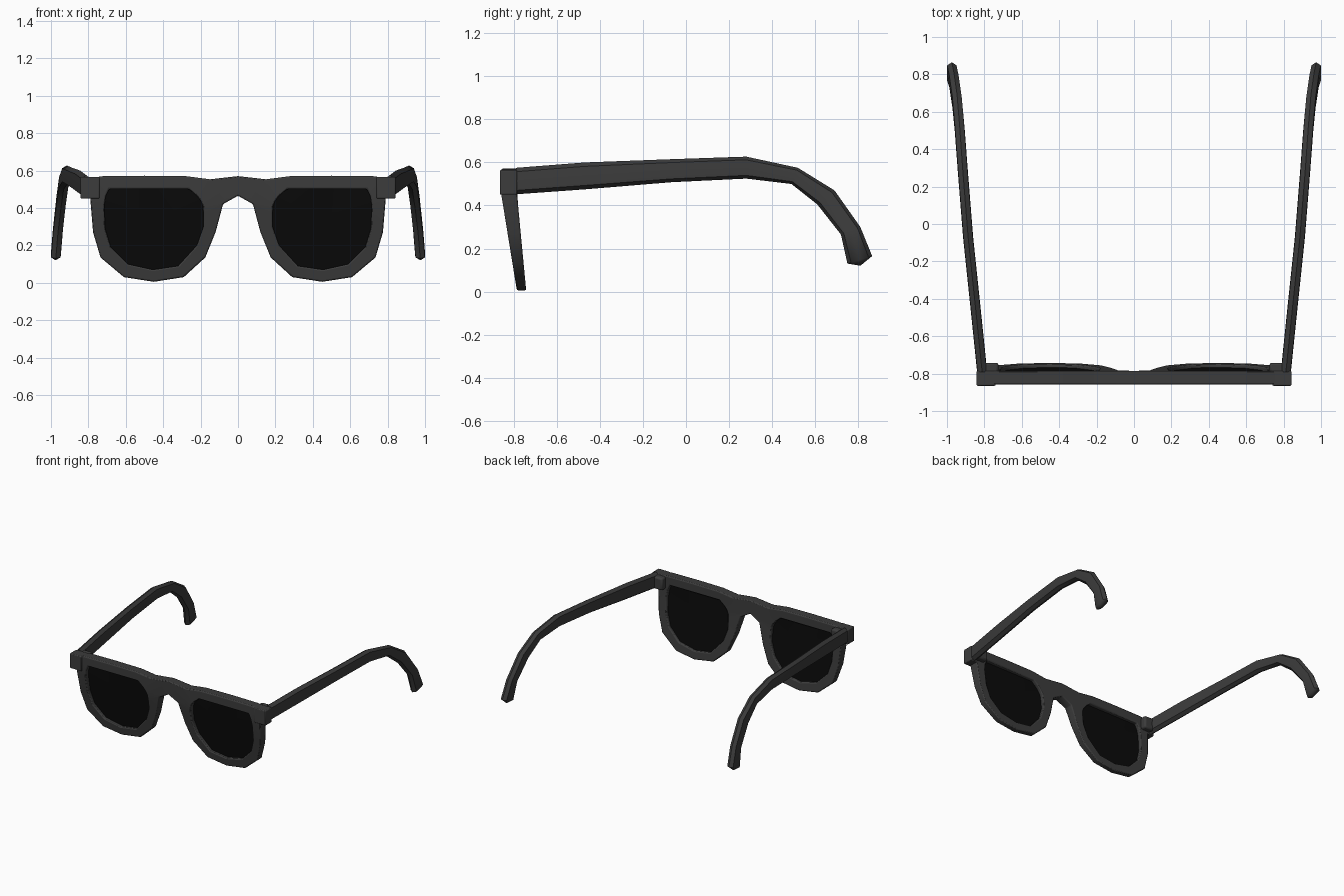
import bpy, bmesh, math
from mathutils import Vector

if "Cube" in bpy.data.objects:
    bpy.data.objects.remove(bpy.data.objects["Cube"])


def material(name, value):
    m = bpy.data.materials.new(name)
    m.use_nodes = True
    color = (value, value, value, 1)
    m.diffuse_color = color
    m.node_tree.nodes["Principled BSDF"].inputs["Base Color"].default_value = color
    return m


FRAME = material("dark grey plastic", 0.045)
LENS = material("black lens", 0.003)


def finish(bm, name, mat, bevel=0, segments=2, angle=50):
    """Turn a left-hand half into a mirrored, softened object."""
    bmesh.ops.recalc_face_normals(bm, faces=bm.faces)
    mesh = bpy.data.meshes.new(name)
    bm.to_mesh(mesh)
    bm.free()
    ob = bpy.data.objects.new(name, mesh)
    bpy.context.collection.objects.link(ob)
    mesh.materials.append(mat)
    mirror = ob.modifiers.new("mirror", 'MIRROR')
    mirror.use_clip = True
    if bevel:
        b = ob.modifiers.new("soft edges", 'BEVEL')
        b.width, b.segments, b.limit_method = bevel, segments, 'ANGLE'
        b.angle_limit = math.radians(40)
    bpy.ops.object.select_all(action='DESELECT')
    ob.select_set(True)
    bpy.context.view_layer.objects.active = ob
    bpy.ops.object.shade_smooth_by_angle(angle=math.radians(angle))
    return ob


# The front leans: depth of its two surfaces follows height
def depth(z, t):
    k = min(z / 0.45, 1)
    front = -0.785 - 0.073 * k
    back = -0.742 - 0.043 * k
    return front + (back - front) * t


# Rim: outer outline and matching lens opening, from the bridge around the eye
OUTER = [(0, .57), (.15, .553), (.28, .57), (.5, .572), (.72, .57), (.785, .56),
         (.79, .45), (.775, .27), (.735, .135), (.61, .03), (.45, .005),
         (.29, .03), (.175, .135), (.12, .27), (.08, .42), (0, .465)]
INNER = [(.2, .44), (.22, .465), (.26, .5), (.48, .5), (.69, .5), (.708, .46),
         (.715, .41), (.71, .29), (.68, .19), (.59, .1), (.455, .07),
         (.32, .09), (.22, .2), (.185, .3), (.185, .37), (.187, .41)]

bm = bmesh.new()
rings = [[bm.verts.new((x, depth(z, t), z)) for x, z in outline]
         for outline, t in ((INNER, 0), (OUTER, 0), (OUTER, 1), (INNER, 1))]
count = len(OUTER)
for r in range(4):
    a, b = rings[r], rings[(r + 1) % 4]
    for i in range(count):
        j = (i + 1) % count
        if r == 1 and j == 0:
            continue  # left open where the halves join at the bridge
        bm.faces.new((a[i], a[j], b[j], b[i]))
finish(bm, "front_frame", FRAME, 0.012)

# Lenses: thin plates filling the openings
bm = bmesh.new()
sides = [[bm.verts.new((x, depth(z, t), z)) for x, z in INNER] for t in (0.5, 0.62)]
for side in sides:
    middle = bm.verts.new(sum((v.co for v in side), Vector()) / count)
    for i in range(count):
        bm.faces.new((side[i - 1], side[i], middle))
finish(bm, "lenses", LENS)


def box(name, low, high, bevel):
    bm = bmesh.new()
    bmesh.ops.create_cube(bm, size=1)
    for v in bm.verts:
        v.co = [l + (h - l) * (c + 0.5) for c, l, h in zip(v.co, low, high)]
    finish(bm, name, FRAME, bevel)


# Square end pieces and the hinge knuckles behind them
box("end_pieces", (.74, -.865, .45), (.842, -.785, .565), 0.006)
box("hinges", (.725, -.80, .465), (.82, -.742, .56), 0.012)

# Temple arms: (x, upper edge y z, lower edge y z) along each arm
STATIONS = [(.812, -.79, .575, -.79, .452), (.845, -.47, .6, -.47, .475),
            (.887, -.07, .615, -.07, .508), (.915, .28, .627, .28, .525),
            (.932, .52, .575, .49, .5), (.946, .69, .47, .61, .405),
            (.963, .81, .3, .72, .265), (.974, .865, .165, .75, .13)]
SIDES = 8
bm = bmesh.new()
loops = []
for x, uy, uz, ly, lz in STATIONS:
    up, low = Vector((x, uy, uz)), Vector((x, ly, lz))
    mid, half = (up + low) / 2, (up - low) / 2
    loop = []
    for s in range(SIDES):
        a = math.tau * s / SIDES
        wide = 0.027 * max(-1, min(1, 1.3 * math.sin(a)))
        loop.append(bm.verts.new(mid + half * math.cos(a) + Vector((wide, 0, 0))))
    loops.append(loop)
for a, b in zip(loops, loops[1:]):
    for s in range(SIDES):
        bm.faces.new((a[s - 1], a[s], b[s], b[s - 1]))
bm.faces.new(loops[0])
tip = bm.verts.new((.976, .81, .12))
for s in range(SIDES):
    bm.faces.new((loops[-1][s - 1], loops[-1][s], tip))
finish(bm, "temple_arms", FRAME)
